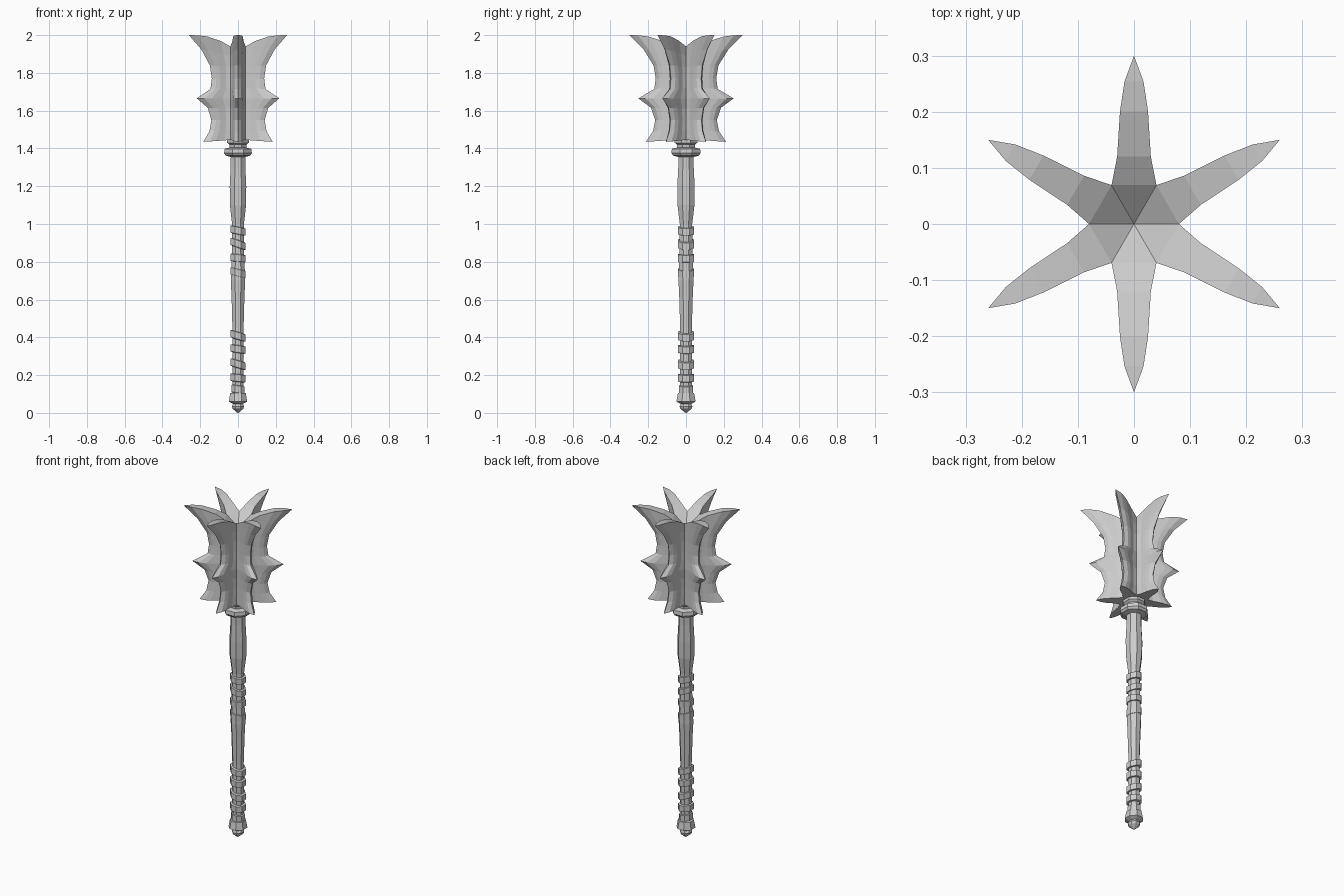
import bpy, bmesh, math
from mathutils import Vector

if "Cube" in bpy.data.objects:
    bpy.data.objects.remove(bpy.data.objects["Cube"])


def finish(name, bm):
    bmesh.ops.remove_doubles(bm, verts=bm.verts, dist=0.0005)
    bmesh.ops.recalc_face_normals(bm, faces=bm.faces)
    me = bpy.data.meshes.new(name)
    bm.to_mesh(me)
    bm.free()
    ob = bpy.data.objects.new(name, me)
    bpy.context.collection.objects.link(ob)
    return ob


def lathe(name, profile, sides=8, tilt=0.0, closed=False):
    """Faceted turned part from (radius, z) points; tilt leans it along x."""
    bm = bmesh.new()
    rings = []
    for r, z in profile:
        ring = []
        for i in range(sides):
            a = math.tau * (i + 0.5) / sides
            x, y = r * 1.03 * math.cos(a), r * 1.08 * math.sin(a)
            ring.append(bm.verts.new((x, y, z + tilt * x)))
        rings.append(ring)
    pairs = list(zip(rings, rings[1:]))
    if closed:
        pairs.append((rings[-1], rings[0]))
    for a, b in pairs:
        for i in range(sides):
            j = (i + 1) % sides
            bm.faces.new((a[i], a[j], b[j], b[i]))
    if not closed:
        bm.faces.new(rings[0])
        bm.faces.new(rings[-1])
    return finish(name, bm)


# Handle: uneven wooden shaft
lathe("shaft", [(.030, .08), (.032, .30), (.031, .45), (.036, .62), (.040, .70),
                (.034, .85), (.033, 1.0), (.045, 1.10), (.046, 1.20),
                (.041, 1.30), (.039, 1.46)])

# Pommel
lathe("pommel", [(.003, 0), (.030, .022), (.034, .035), (.028, .048), (.051, .060),
                 (.043, .105), (.030, .108)])

# Collar and neck below the head
lathe("collar", [(.040, 1.355), (.068, 1.362), (.077, 1.375), (.075, 1.398), (.045, 1.405)])
lathe("neck", [(.046, 1.40), (.048, 1.42), (.060, 1.43), (.060, 1.45)])

# Grip wraps: tilted bands
bands = [(.965, -.2), (.895, -.35), (.820, -.1), (.742, -.25),
         (.408, -.3), (.338, -.15), (.258, -.3), (.185, -.1), (.125, -.15)]
for n, (z, tilt) in enumerate(bands):
    r = .037 if z < .15 else .042
    lathe(f"grip_band_{n + 1}", [(.028, z - .022), (r, z - .018), (r, z + .018), (.028, z + .022)],
          tilt=tilt, closed=True)

# Head: six flanges; rows are (edge radius, edge z, root z)
rows = [(.30, 2.00, 1.94), (.225, 1.925, 1.89), (.172, 1.84, 1.83), (.160, 1.77, 1.77),
        (.168, 1.715, 1.72), (.252, 1.665, 1.665), (.185, 1.615, 1.61),
        (.163, 1.55, 1.55), (.175, 1.49, 1.50), (.212, 1.435, 1.445)]
# columns across a flange: (fraction from root to edge, half width)
cols = [(0, .040), (.22, .030), (.57, .025), (.80, .017), (1, 0)]
full = [(f, -w) for f, w in cols] + [(f, w) for f, w in reversed(cols[:-1])]
bm = bmesh.new()
for k in range(6):
    a = math.radians(90 + 60 * k)
    out, side = Vector((math.cos(a), math.sin(a), 0)), Vector((-math.sin(a), math.cos(a), 0))
    grid = []
    for n, (re, ze, zr) in enumerate(rows):
        line = []
        for f, w in full:
            r = .0693 + (re - .0693) * f
            g = 1 - (1 - f) ** 2.5 if n == 0 else f
            line.append(bm.verts.new(out * r + side * w + Vector((0, 0, zr + (ze - zr) * g))))
        grid.append(line)
    for p, q in zip(grid, grid[1:]):
        for i in range(len(full) - 1):
            bm.faces.new((p[i], p[i + 1], q[i + 1], q[i]))
    # top and underside of the flange, closing on the axis
    for line, zc in ((grid[0], 1.88), (grid[-1], 1.45)):
        m = len(full) - 1
        for i in range(m // 2 - 1):
            bm.faces.new((line[i], line[i + 1], line[m - i - 1], line[m - i]))
        bm.faces.new(line[m // 2 - 1:m // 2 + 2])
        c = bm.verts.new((0, 0, zc))
        bm.faces.new((c, line[0], line[m]))
finish("flanged_head", bm)
